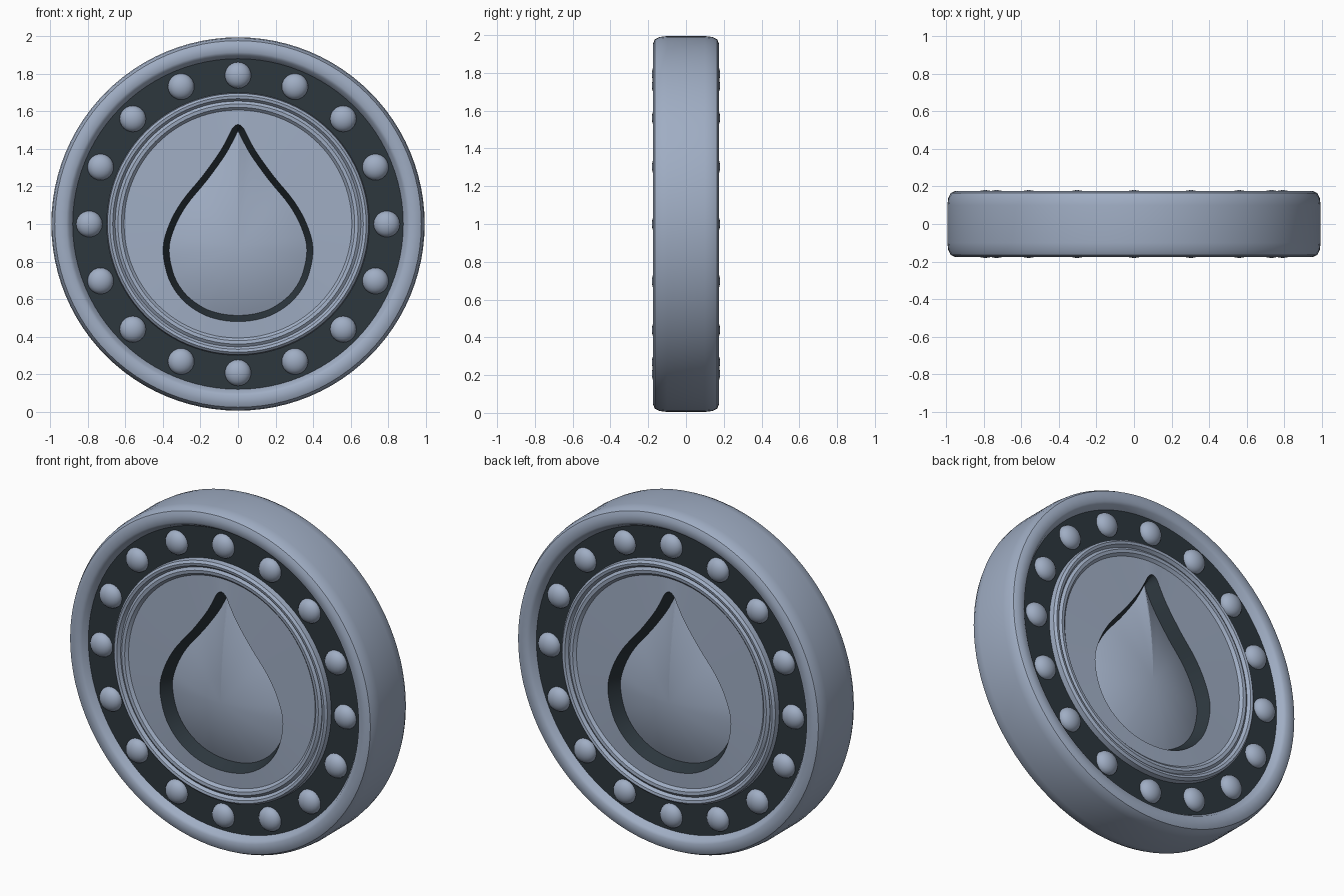
import bpy, bmesh, math
from mathutils import Vector, Matrix

if "Cube" in bpy.data.objects:
    bpy.data.objects.remove(bpy.data.objects["Cube"])


def material(name, rgb):
    m = bpy.data.materials.new(name)
    m.diffuse_color = (*rgb, 1)
    m.use_nodes = True
    m.node_tree.nodes["Principled BSDF"].inputs["Base Color"].default_value = m.diffuse_color
    return m


STEEL = material("blue grey steel", (0.35, 0.42, 0.55))
DARK = material("dark slate", (0.026, 0.038, 0.048))
CZ = 1.0  # height of the medallion axis


def finish(bm, name, mat, angle=35):
    """Turn a front-side surface into an object mirrored to the back."""
    bm.normal_update()
    if sum(f.normal.y * f.calc_area() for f in bm.faces) > 1e-6:
        bmesh.ops.reverse_faces(bm, faces=bm.faces[:])
    me = bpy.data.meshes.new(name)
    bm.to_mesh(me)
    bm.free()
    me.materials.append(mat)
    ob = bpy.data.objects.new(name, me)
    bpy.context.collection.objects.link(ob)
    mod = ob.modifiers.new("back side", 'MIRROR')
    mod.use_axis = (False, True, False)
    mod.use_clip = True
    bpy.context.view_layer.objects.active = ob
    ob.select_set(True)
    bpy.ops.object.shade_smooth_by_angle(angle=math.radians(angle))
    ob.select_set(False)
    return ob


def loft(name, loops, mat, apex=None, angle=35):
    """Skin closed loops of equal length, optionally closing on an apex point."""
    bm = bmesh.new()
    rows = [[bm.verts.new(p) for p in loop] for loop in loops]
    n = len(rows[0])
    for a, b in zip(rows, rows[1:]):
        for i in range(n):
            j = (i + 1) % n
            bm.faces.new((a[i], a[j], b[j], b[i]))
    if apex:
        tip = bm.verts.new(apex)
        for i in range(n):
            bm.faces.new((rows[-1][i], rows[-1][(i + 1) % n], tip))
    return finish(bm, name, mat, angle)


def lathe(name, profile, mat, n=96):
    """Revolve (radius, depth) points around the medallion axis."""
    ang = [2 * math.pi * i / n for i in range(n)]
    return loft(name, [[(r * math.cos(a), -y, CZ + r * math.sin(a)) for a in ang]
                       for r, y in profile], mat)


# Rounded outer rim
lathe("outer_rim", [(0.995, 0), (0.995, 0.10), (0.99, 0.14), (0.977, 0.165), (0.955, 0.175),
                    (0.915, 0.175), (0.90, 0.165), (0.88, 0.13)], STEEL)

# Dark bead channel
lathe("bead_channel", [(0.89, 0.132), (0.69, 0.132)], DARK)

# Stepped inner ring
lathe("inner_ring", [(0.70, 0.13), (0.696, 0.163), (0.683, 0.175), (0.668, 0.172),
                     (0.655, 0.156), (0.64, 0.167), (0.622, 0.165), (0.605, 0.148)], STEEL)

# Sixteen domed beads
bm = bmesh.new()
for k in range(16):
    a = k * math.pi / 8
    pos = Vector((0.793 * math.cos(a), -0.132, CZ + 0.793 * math.sin(a)))
    bmesh.ops.create_uvsphere(bm, u_segments=20, v_segments=12, radius=0.07,
                              matrix=Matrix.Translation(pos) @ Matrix.Diagonal((1, 0.7, 1, 1)))
finish(bm, "beads", STEEL, 60)

# Teardrop outline: right half, smoothed with a closed spline
half = [(0, 1.53), (0.028, 1.512), (0.055, 1.46), (0.10, 1.38), (0.19, 1.255), (0.30, 1.12),
        (0.37, 0.99), (0.40, 0.86), (0.37, 0.71), (0.30, 0.60), (0.20, 0.525), (0.10, 0.49),
        (0, 0.48)]
ctrl = [Vector(p) for p in half + [(-x, z) for x, z in half[-2:0:-1]]]
outline = []
for i in range(len(ctrl)):
    p0, p1, p2, p3 = (ctrl[(i + d) % len(ctrl)] for d in (-1, 0, 1, 2))
    for s in range(4):
        t = s / 4
        outline.append(0.5 * (2 * p1 + (p2 - p0) * t + (2 * p0 - 5 * p1 + 4 * p2 - p3) * t * t
                              + (3 * p1 - p0 - 3 * p2 + p3) * t ** 3))

# Inner edge of the groove, offset inward
inner = []
for i, p in enumerate(outline):
    d = (outline[(i + 1) % len(outline)] - outline[i - 1]).normalized()
    inner.append(p + Vector((d.y, -d.x)) * 0.033)


def ring(points, y):
    return [(p.x, -y, p.y) for p in points]


# Field plate between the inner ring and the teardrop
centre = Vector((0, CZ))
edge = [centre + (p - centre).normalized() * 0.615 for p in outline]
loft("field_plate", [ring(edge, 0.15), ring(outline, 0.155)], STEEL)

# Dark sloping wall around the teardrop
loft("teardrop_groove", [ring(outline, 0.155), ring(inner, 0.085)], DARK)

# Domed teardrop
mid = Vector((0, 0.88))
dome = [ring([mid + (p - mid) * s for p in inner], 0.085 + 0.075 * (1 - s * s))
        for s in (1, 0.92, 0.8, 0.65, 0.5, 0.33, 0.16)]
loft("teardrop", dome, STEEL, apex=(0, -0.16, 0.88), angle=60)
